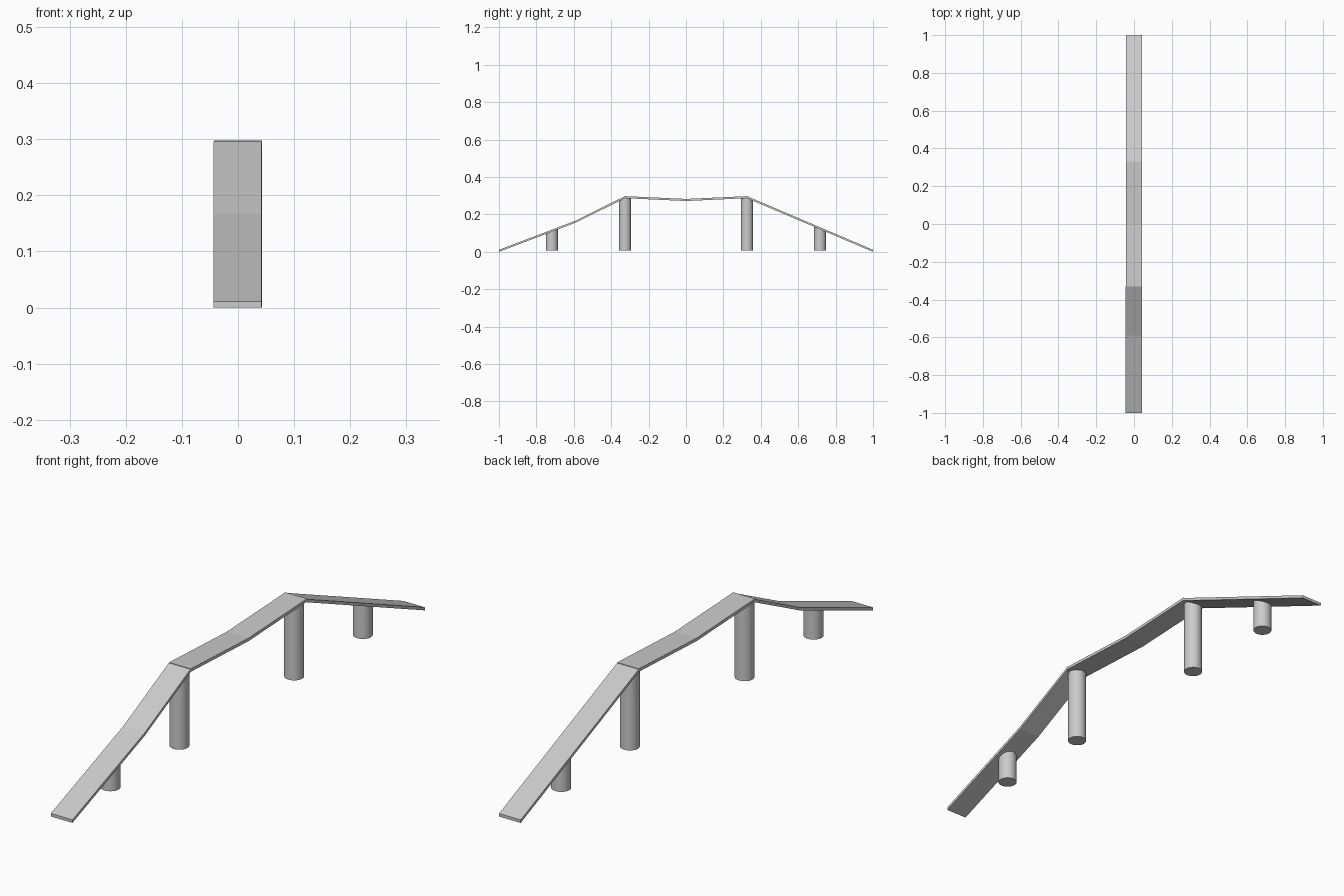
import bpy, bmesh, math

if "Cube" in bpy.data.objects:
    bpy.data.objects.remove(bpy.data.objects["Cube"])

T = 0.011  # vertical deck thickness

# Deck lines in side view: (y, top z)
NEAR = [(-1.0, 0.011), (-0.59, 0.167), (-0.33, 0.296)]
MIDDLE = [(-0.33, 0.298), (0.0, 0.283), (0.33, 0.298)]
FAR = [(0.33, 0.296), (1.0, 0.011)]


def make_object(name, bm):
    bmesh.ops.recalc_face_normals(bm, faces=bm.faces)
    mesh = bpy.data.meshes.new(name)
    bm.to_mesh(mesh)
    bm.free()
    ob = bpy.data.objects.new(name, mesh)
    bpy.context.collection.objects.link(ob)
    return ob


def plank(name, line, x0, x1):
    """Sweep a thin rectangle along a side-view line."""
    bm = bmesh.new()
    rings = [[bm.verts.new(p) for p in ((x0, y, z - T), (x1, y, z - T), (x1, y, z), (x0, y, z))]
             for y, z in line]
    for a, b in zip(rings, rings[1:]):
        for i in range(4):
            j = (i + 1) % 4
            bm.faces.new((a[i], a[j], b[j], b[i]))
    bm.faces.new(rings[0])
    bm.faces.new(rings[-1])
    return make_object(name, bm)


def deck_z(y, line):
    for (y0, z0), (y1, z1) in zip(line, line[1:]):
        if y <= y1:
            break
    return z0 + (z1 - z0) * (y - y0) / (y1 - y0)


def pillar(name, y, line, radius=0.0325, base=0.008):
    """Round post whose top follows the underside of the deck."""
    bm = bmesh.new()
    bmesh.ops.create_cone(bm, cap_ends=True, segments=32, radius1=radius, radius2=radius, depth=1)
    for v in bm.verts:
        v.co.x -= 0.005
        v.co.y += y
        v.co.z = base if v.co.z < 0 else deck_z(v.co.y, line) - T * 0.7
    ob = make_object(name, bm)
    bpy.context.view_layer.objects.active = ob
    ob.select_set(True)
    bpy.ops.object.shade_smooth_by_angle(angle=math.radians(30))
    ob.select_set(False)


# Deck: two ramps and a sagging middle span
plank("front_ramp", NEAR, -0.044, 0.042)
plank("middle_span", MIDDLE, -0.043, 0.043)
plank("back_ramp", FAR, -0.043, 0.043)

# Supports
FULL = NEAR + MIDDLE[1:] + FAR[1:]
for name, y in (("front_short_pillar", -0.717), ("front_tall_pillar", -0.326),
                ("back_tall_pillar", 0.326), ("back_short_pillar", 0.716)):
    pillar(name, y, FULL)
